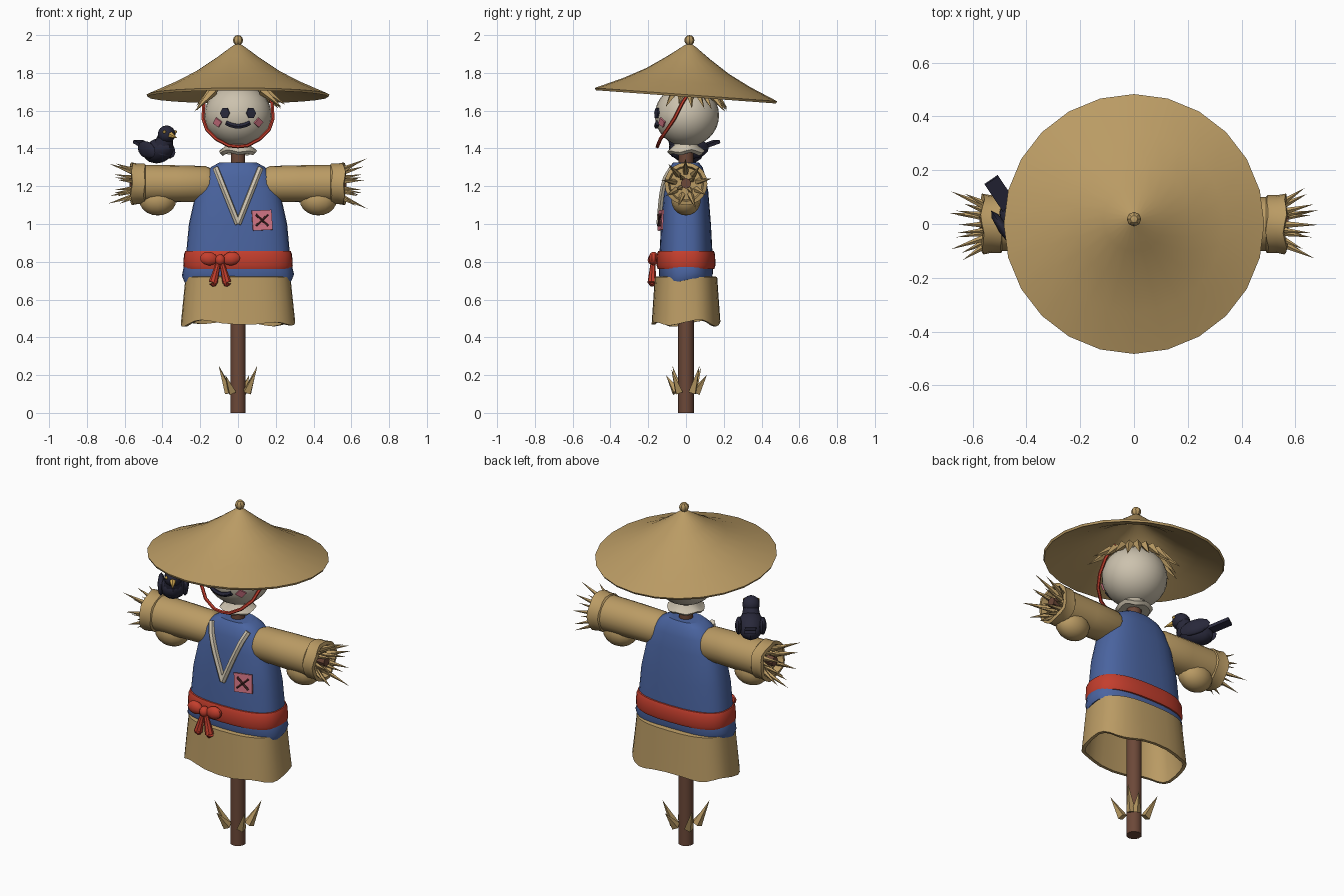
import bpy, bmesh, math, random
from mathutils import Matrix, Vector

if "Cube" in bpy.data.objects:
    bpy.data.objects.remove(bpy.data.objects["Cube"])
random.seed(4)

def material(name, r, g, b):
    m = bpy.data.materials.new(name)
    m.diffuse_color = [((c / 255 + 0.055) / 1.055) ** 2.4 for c in (r, g, b)] + [1]
    m.use_nodes = True
    m.node_tree.nodes["Principled BSDF"].inputs["Base Color"].default_value = m.diffuse_color
    return m

STRAW = material("straw", 186, 155, 100)
BLUE = material("blue_cloth", 74, 100, 160)
RED = material("red_cloth", 196, 62, 45)
WOOD = material("brown_wood", 108, 72, 56)
SACK = material("pale_sack", 204, 194, 174)
DARK = material("dark_feather", 40, 40, 58)
PINK = material("pink_patch", 212, 118, 134)
STITCH = material("dark_thread", 74, 40, 40)
GOLD = material("beak_gold", 205, 165, 80)

def finish(name, bm, mat, angle=40, M=None):
    if M is not None:
        bm.transform(M)
    bmesh.ops.recalc_face_normals(bm, faces=bm.faces)
    me = bpy.data.meshes.new(name)
    bm.to_mesh(me)
    bm.free()
    me.materials.append(mat)
    ob = bpy.data.objects.new(name, me)
    bpy.context.collection.objects.link(ob)
    if angle:
        bpy.ops.object.select_all(action='DESELECT')
        ob.select_set(True)
        bpy.context.view_layer.objects.active = ob
        bpy.ops.object.shade_smooth_by_angle(angle=math.radians(angle))
    return ob

# Stack of rounded rings (z, rx, ry, hem wave)
def loft(name, rings, mat, n=24, p=2.0, caps=(True, True), M=None, angle=40):
    bm = bmesh.new()
    rows = []
    for z, rx, ry, w in rings:
        row = []
        for i in range(n):
            a = math.tau * i / n
            c, s = math.cos(a), math.sin(a)
            row.append(bm.verts.new((rx * math.copysign(abs(c) ** (2 / p), c),
                                     ry * math.copysign(abs(s) ** (2 / p), s),
                                     z + w * (math.sin(5 * a) + 0.6 * math.sin(3 * a + 1)))))
        rows.append(row)
    for r0, r1 in zip(rows, rows[1:]):
        for i in range(n):
            j = (i + 1) % n
            bm.faces.new((r0[i], r0[j], r1[j], r1[i]))
    if caps[0]:
        bm.faces.new(rows[0])
    if caps[1]:
        bm.faces.new(rows[-1])
    return finish(name, bm, mat, angle, M)

def add_cone(bm, a, b, r1, r2=0.0, n=5):
    a, b = Vector(a), Vector(b)
    d = b - a
    M = Matrix.Translation((a + b) / 2) @ d.to_track_quat('Z', 'Y').to_matrix().to_4x4()
    bmesh.ops.create_cone(bm, cap_ends=True, segments=n, radius1=r1, radius2=r2, depth=d.length, matrix=M)

def cones(name, items, mat, angle=0, M=None):
    bm = bmesh.new()
    for it in items:
        add_cone(bm, *it)
    return finish(name, bm, mat, angle, M)

def ball(name, loc, radii, mat, seg=12, rings=8, M=None, rot=None, angle=40):
    bm = bmesh.new()
    T = Matrix.Translation(loc) @ (rot or Matrix()) @ Matrix.Diagonal((*radii, 1))
    bmesh.ops.create_uvsphere(bm, u_segments=seg, v_segments=rings, radius=1, matrix=T)
    return finish(name, bm, mat, angle, M)

def tube(name, pts, r, mat, smooth=True):
    cu = bpy.data.curves.new(name, 'CURVE')
    cu.dimensions, cu.bevel_depth, cu.bevel_resolution, cu.use_fill_caps = '3D', r, 1, True
    sp = cu.splines.new('POLY')
    sp.points.add(len(pts) - 1)
    for q, co in zip(sp.points, pts):
        q.co = (*co, 1)
    tmp = bpy.data.objects.new(name + "_path", cu)
    bpy.context.collection.objects.link(tmp)
    me = tmp.evaluated_get(bpy.context.evaluated_depsgraph_get()).to_mesh()
    bm = bmesh.new()
    bm.from_mesh(me)
    bpy.data.objects.remove(tmp)
    return finish(name, bm, mat, 50 if smooth else 0)

def plate(name, x, y, z, normal, rx, rz, n, mat, spin=0):
    q = Vector(normal).to_track_quat('Z', 'Y').to_matrix().to_4x4()
    bm = bmesh.new()
    bmesh.ops.create_cone(bm, cap_ends=True, segments=n, radius1=1, radius2=1, depth=0.009,
                          matrix=Matrix.Diagonal((rx, rz, 1, 1)) @ Matrix.Rotation(spin, 4, 'Z'))
    return finish(name, bm, mat, 0, Matrix.Translation((x, y, z)) @ q)

# Post and crossbar
cones("post", [((0, 0, 0), (0, 0, 1.45), 0.042, 0.04, 10)], WOOD, 40)
cones("crossbar", [((-0.575, 0, 1.215), (0.575, 0, 1.215), 0.028, 0.028, 8)], WOOD, 40)

# Straw tuft low on the post
tuft = []
for deg, h in ((35, .25), (62, .2), (140, .24), (215, .25), (238, .2), (322, .23)):
    d = Vector((math.cos(math.radians(deg)), math.sin(math.radians(deg)), 0))
    tuft.append((d * 0.06 + Vector((0, 0, 0.11)), d * 0.125 + Vector((0, 0, h)), 0.026, 0, 4))
cones("post_straw", tuft, STRAW)

# Straw skirt, open underneath
loft("skirt", [(0.725, .22, .13, 0), (0.72, .278, .165, 0), (0.62, .288, .172, 0), (0.475, .303, .182, .012),
               (0.475, .285, .165, .012), (0.62, .268, .152, 0), (0.69, .25, .14, 0)], STRAW, 32, 2.7)

# Tunic
P = 2.6
TUNIC = [(.70, .285, .132), (.73, .297, .142), (.77, .288, .142), (.85, .274, .14), (1.0, .26, .132),
         (1.17, .222, .118), (1.25, .187, .104), (1.30, .145, .088), (1.325, .1, .068)]
loft("tunic", [(z, a, b, .008 if z < .74 else 0) for z, a, b in TUNIC], BLUE, 32, P)

def tunic_y(x, z):
    for (z0, a0, b0), (z1, a1, b1) in zip(TUNIC, TUNIC[1:]):
        if z0 <= z <= z1:
            t = (z - z0) / (z1 - z0)
            a, b = a0 + (a1 - a0) * t, b0 + (b1 - b0) * t
            return -b * max(0, 1 - abs(x / a) ** P) ** (1 / P)
    return 0

# Neckline trim
for s, side in ((-1, "left"), (1, "right")):
    pts = []
    for i in range(7):
        t = i / 6
        x, z = s * 0.118 * t, 1.0 + 0.295 * t
        pts.append((x, tunic_y(x, z) - 0.008, z))
    tube("neckline_" + side, pts, 0.017, SACK)

# Patch with crossed stitches
py = tunic_y(0.128, 1.02) - 0.012
pn = Vector((0.18, -1, 0.07))
plate("patch", 0.128, py, 1.02, pn, 0.075, 0.075, 4, PINK, math.radians(48))
R = Matrix.Translation((0.128, py - 0.006, 1.02)) @ pn.to_track_quat('Z', 'Y').to_matrix().to_4x4()
cones("patch_stitches", [((-.033, -.03, 0), (.033, .03, 0), .007, .007, 6),
                         ((-.033, .03, 0), (.033, -.03, 0), .007, .007, 6)], STITCH, 0, R)

# Sash and bow
loft("sash", [(.76, .27, .13, 0), (.763, .284, .15, 0), (.78, .29, .156, 0), (.84, .286, .154, 0),
              (.857, .279, .147, 0), (.86, .26, .13, 0)], RED, 32, P)
ball("bow_knot", (-.095, -.175, .81), (.028, .028, .03), RED, 10, 6)
for s, side in ((-1, "left"), (1, "right")):
    ball("bow_loop_" + side, (-.095 + s * .06, -.172, .817), (.048, .026, .036), RED, 10, 8,
         rot=Matrix.Rotation(-s * .15, 4, 'Y'))
    cones("bow_tail_" + side, [((-.095 + s * .008, -.175, .80), (-.095 + s * .036, -.18, .69), .012, .024, 8),
                               ((-.095 + s * .036, -.18, .69), (-.095 + s * .03, -.18, .67), .024, .008, 8)], RED, 30)

# Straw sleeves with cuffs, drooping folds and straw ends
for s, side in ((-1, "left"), (1, "right")):
    M = Matrix.Translation((0, 0, 1.213)) @ Matrix.Rotation(s * math.pi / 2, 4, 'Y')
    loft("sleeve_" + side, [(.14, .08, .08, 0), (.17, .094, .094, .004), (.33, .098, .098, 0), (.49, .1, .1, 0),
                            (.495, .108, .108, .004), (.53, .107, .107, 0), (.562, .113, .113, .005),
                            (.566, .093, .093, .005), (.53, .085, .085, 0)], STRAW, 20, M=M)
    ball("sleeve_fold_" + side, (s * .425, 0, 1.125), (.1, .078, .08), STRAW, 14, 10)
    ends = []
    for i in range(9):
        a = math.tau * i / 9 + .2
        r, tip = .125 + random.uniform(-.02, .02), random.uniform(.62, .695)
        c, d = math.cos(a), math.sin(a)
        ends.append(((s * .52, c * .06, 1.213 + d * .06), (s * tip, c * r, 1.213 + d * r), .018, 0, 5))
    for i in range(4):
        a = math.tau * i / 4 + .6
        c, d = math.cos(a), math.sin(a)
        ends.append(((s * .52, c * .035, 1.213 + d * .035), (s * .66, c * .06, 1.213 + d * .06), .015, 0, 5))
    cones("sleeve_straw_" + side, ends, STRAW)

# Head and gathered neck
HC, HR = Vector((0, .005, 1.575)), Vector((.178, .17, .165))
ball("head", HC, HR, SACK, 24, 16)
loft("neck_ruffle", [(1.44, .06, .06, 0), (1.415, .065, .065, 0), (1.385, .1, .1, .006), (1.37, .085, .085, .006)],
     SACK, 20)

def on_head(x, z, out=0.0):
    u, w = x / HR.x, (z - HC.z) / HR.z
    y = HC.y - HR.y * math.sqrt(max(0, 1 - u * u - w * w))
    n = Vector((u / HR.x, (y - HC.y) / HR.y ** 2, w / HR.z)).normalized()
    return Vector((x, y, z)) + n * out, n

# Face
for s, side in ((-1, "left"), (1, "right")):
    q, n = on_head(s * .068, 1.587, .003)
    plate("eye_" + side, *q, n, .027, .031, 6, DARK, math.pi / 6)
    q, n = on_head(s * .107, 1.538, .003)
    plate("cheek_" + side, *q, n, .029, .026, 4, PINK, .15)
tube("mouth", [on_head(.062 * t, 1.518 + .018 * t * t, .001)[0] for t in (-1, -.66, -.33, 0, .33, .66, 1)], .014, DARK)

# Chin cord
half = [(.152, .025, 1.71), (.18, -.02, 1.64), (.186, -.06, 1.56), (.165, -.1, 1.5), (.115, -.135, 1.45),
        (.05, -.15, 1.415)]
tube("chin_cord", [(-x, y, z) for x, y, z in half] + [(0, -.152, 1.41)] + half[::-1], .0095, RED)

# Straw hair around the sides and back
hair = []
for i in range(15):
    a = math.radians(-25 + 230 * i / 14)
    d = Vector((math.cos(a), math.sin(a), 0))
    r = random.uniform(.2, .26)
    hair.append((d * .14 + Vector((0, 0, 1.705)), d * r + Vector((0, 0, random.uniform(1.59, 1.64))), .025, 0, 4))
cones("hair_straw", hair, STRAW)

# Wide straw hat, tilted back
TILT = Matrix.Translation((0, 0, 1.685)) @ Matrix.Rotation(math.radians(-4.2), 4, 'X')
hat = [(.272, .006), (.258, .03), (.195, .115), (.125, .22), (.065, .335), (0, .484), (-.012, .478),
       (.045, .335), (.103, .22), (.17, .115), (.235, .02)]
loft("hat", [(z, r, r, 0) for z, r in hat], STRAW, 24, M=TILT)
ball("hat_knob", (0, .018, 1.973), (.027, .027, .027), STRAW, 8, 6, angle=30)

# Bird perched on the sleeve
B = Matrix.Translation((-.42, 0, 1.388)) @ Matrix.Rotation(math.radians(34), 4, 'Z')
ball("bird_body", (0, 0, 0), (.07, .105, .064), DARK, 10, 8, B, Matrix.Rotation(-.25, 4, 'X'))
ball("bird_head", (0, -.075, .087), (.048, .05, .047), DARK, 10, 8, B)
cones("bird_neck", [((0, -.03, .0), (0, -.07, .08), .06, .04, 10)], DARK, 40, B)
cones("bird_beak", [((0, -.115, .083), (0, -.172, .068), .019, 0, 6)], GOLD, 0, B)
for s, side in ((-1, "left"), (1, "right")):
    ball("bird_wing_" + side, (s * .064, .02, .005), (.02, .085, .045), DARK, 8, 6, B, Matrix.Rotation(.2, 4, 'X'))
    ball("bird_eye_" + side, (s * .035, -.105, .1), (.009, .009, .009), GOLD, 8, 6, B)
bm = bmesh.new()
bmesh.ops.create_cube(bm, size=1, matrix=Matrix.Translation((0, .13, .028)) @ Matrix.Rotation(.3, 4, 'X')
                      @ Matrix.Diagonal((.06, .14, .018, 1)))
finish("bird_tail", bm, DARK, 0, B)
